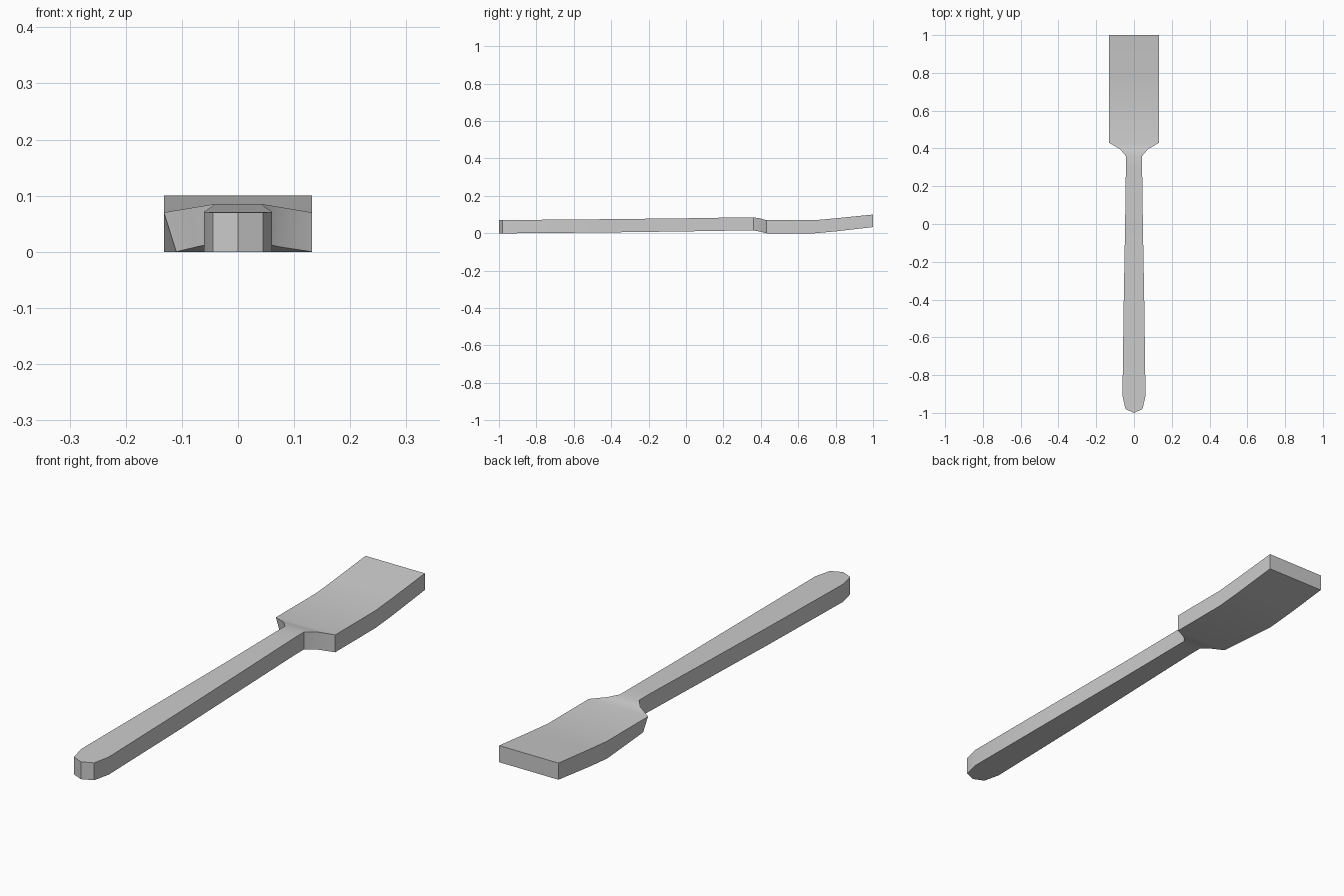
import bpy, bmesh

if "Cube" in bpy.data.objects:
    bpy.data.objects.remove(bpy.data.objects["Cube"])

grey = bpy.data.materials.new("light_grey")
grey.diffuse_color = (0.6, 0.6, 0.6, 1)
grey.use_nodes = True
grey.node_tree.nodes["Principled BSDF"].inputs["Base Color"].default_value = grey.diffuse_color

# Cross-sections along the length: y, half width, bottom z, top z
stations = [
    (-0.98, 0.045, 0.0, 0.07),
    (-0.91, 0.061, 0.0, 0.071),
    (-0.45, 0.055, 0.004, 0.075),
    (0.0, 0.047, 0.01, 0.08),
    (0.30, 0.043, 0.015, 0.085),
    (0.36, 0.043, 0.015, 0.085),
    (0.395, 0.073, 0.009, 0.080),
    (0.43, 0.132, 0.0, 0.07),
    (0.69, 0.132, 0.0, 0.07),
    (0.80, 0.132, 0.010, 0.080),
    (1.0, 0.132, 0.033, 0.10),
]

bm = bmesh.new()


def ring(y, w, lo, hi):
    inset = 0.022 if y == 0.43 else 0.0  # undercut lower left shoulder
    pts = ((-w + inset, lo), (w, lo), (w, hi), (-w, hi))
    return [bm.verts.new((x, y, z)) for x, z in pts]


# Paddle body lofted through the cross-sections
rings = [ring(*s) for s in stations]
for a, b in zip(rings, rings[1:]):
    for i in range(4):
        j = (i + 1) % 4
        bm.faces.new((a[i], a[j], b[j], b[i]))
bm.faces.new(rings[-1])

# Pointed rounded tip of the handle
lo, hi = (bm.verts.new((0, -1, z)) for z in (0.0, 0.07))
bl, br, tr, tl = rings[0]
for f in ((lo, br, bl), (hi, tl, tr), (lo, bl, tl, hi), (br, lo, hi, tr)):
    bm.faces.new(f)
bmesh.ops.recalc_face_normals(bm, faces=bm.faces)

mesh = bpy.data.meshes.new("paddle")
bm.to_mesh(mesh)
bm.free()
mesh.materials.append(grey)
paddle = bpy.data.objects.new("paddle", mesh)
bpy.context.collection.objects.link(paddle)

# Soft bends with crisp edges
bpy.context.view_layer.objects.active = paddle
paddle.select_set(True)
bpy.ops.object.shade_smooth_by_angle(angle=0.5)
